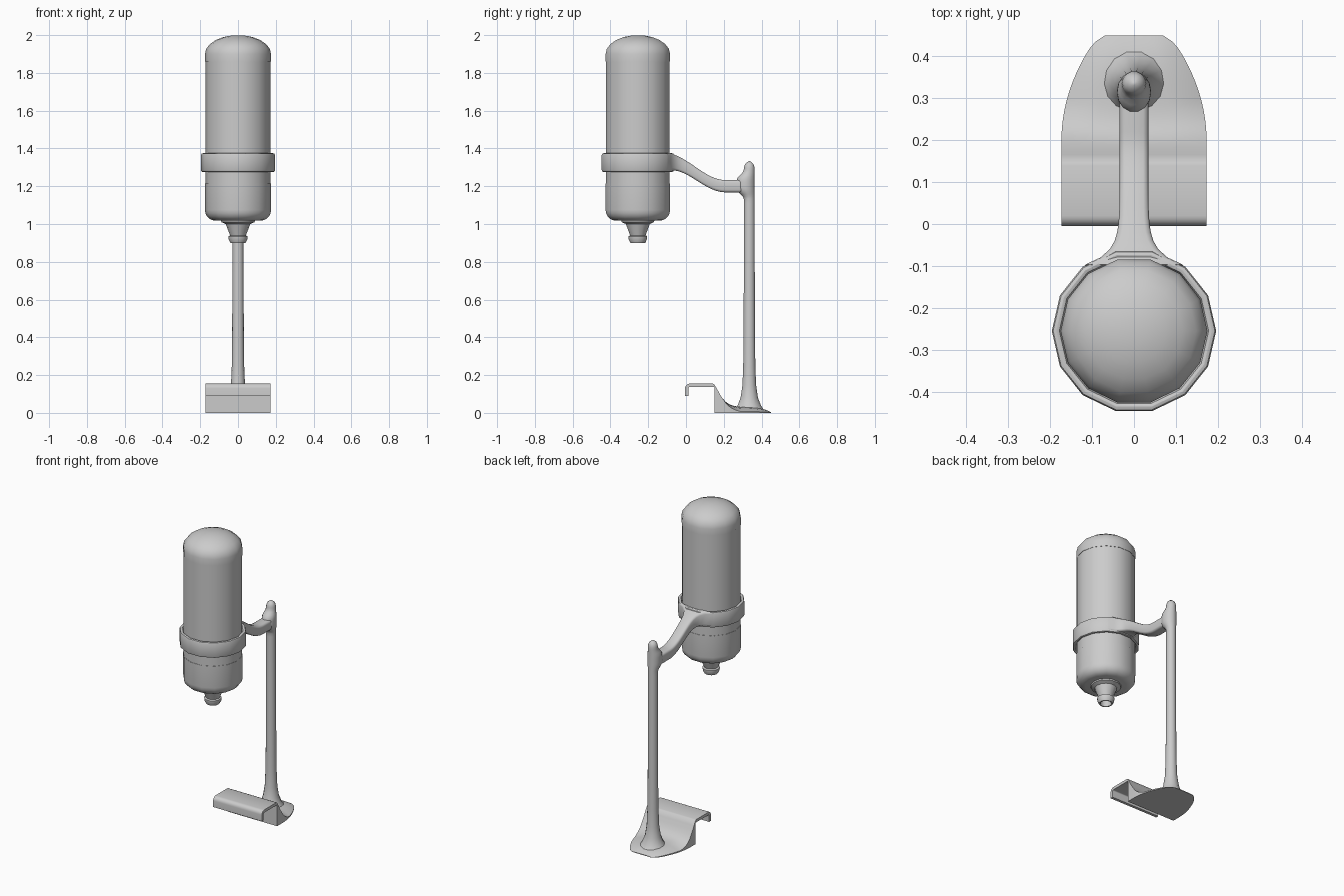
import bpy
import bmesh
from math import sin, cos, pi, exp, sqrt, radians

cube = bpy.data.objects.get("Cube")
if cube:
    bpy.data.objects.remove(cube, do_unlink=True)

SHADE = 0.6
grey = bpy.data.materials.new("satin_grey")
grey.use_nodes = True
grey.diffuse_color = (SHADE, SHADE, SHADE, 1)
shader = grey.node_tree.nodes["Principled BSDF"]
shader.inputs["Base Color"].default_value = grey.diffuse_color

SIDES = 14
BOTTLE_Y = -0.255
BOTTLE_RADIUS = 0.175
POST_Y = 0.335
LEDGE_BACK = 0.15
BASE_BACK = 0.45


def loft(name, rings, closed=False, bevel=0, angle=40):
    """Skin equal-length loops, capping both ends unless closed."""
    mesh = bpy.data.meshes.new(name)
    bm = bmesh.new()
    loops = [[bm.verts.new(point) for point in ring] for ring in rings]
    pairs = list(zip(loops, loops[1:]))
    if closed:
        pairs.append((loops[-1], loops[0]))
    else:
        bm.faces.new(loops[0])
        bm.faces.new(loops[-1])
    for lower, upper in pairs:
        for j in range(len(lower)):
            bm.faces.new((lower[j - 1], lower[j], upper[j], upper[j - 1]))
    bmesh.ops.recalc_face_normals(bm, faces=bm.faces)
    bm.to_mesh(mesh)
    bm.free()
    mesh.materials.append(grey)

    obj = bpy.data.objects.new(name, mesh)
    bpy.context.collection.objects.link(obj)
    bpy.ops.object.select_all(action='DESELECT')
    obj.select_set(True)
    bpy.context.view_layer.objects.active = obj
    if bevel:
        rounding = obj.modifiers.new("rounding", 'BEVEL')
        rounding.width = bevel
        rounding.segments = 2
        rounding.limit_method = 'ANGLE'
        rounding.angle_limit = radians(50)
        bpy.ops.object.modifier_apply(modifier=rounding.name)
    bpy.ops.object.shade_smooth_by_angle(angle=radians(angle))


def ellipse(radius_x, radius_y, centre_y, z):
    turns = [2 * pi * k / SIDES for k in range(SIDES)]
    return [(radius_x * cos(t), centre_y + radius_y * sin(t), z) for t in turns]


def arc(centre, radius_a, radius_b, start, end, steps=5):
    """Points along part of an ellipse, angles in degrees."""
    angles = [radians(start + (end - start) * k / steps) for k in range(steps + 1)]
    return [(centre[0] + radius_a * cos(t), centre[1] + radius_b * sin(t)) for t in angles]


def turned(name, profile, **options):
    rings = [ellipse(radius, radius, BOTTLE_Y, z) for radius, z in profile]
    loft(name, rings, **options)


# Bottle: domed cap, straight body and rounded lower cup
turned("bottle_cap", [(BOTTLE_RADIUS, 1.86)] + arc((0, 1.9), BOTTLE_RADIUS, 0.1, 0, 80))
turned("bottle_body", [(0.173, 1.87), (0.173, 1.2)])
turned("bottle_cup", [(BOTTLE_RADIUS, 1.215)] + arc((0.12, 1.075), 0.055, 0.057, 0, -90))

# Nozzle: tapered neck, small collar and hollow mouth
turned("nozzle", [(0.09, 1.02), (0.088, 1.01), (0.065, 1), (0.042, 0.94), (0.051, 0.935),
                  (0.05, 0.92), (0.04, 0.9), (0.033, 0.9), (0.03, 0.94)])

# Holding ring around the bottle
outer_radius = BOTTLE_RADIUS + 0.021
turned("holding_ring", [(BOTTLE_RADIUS, 1.275), (outer_radius, 1.275),
                        (outer_radius, 1.375), (BOTTLE_RADIUS, 1.375)],
       closed=True, bevel=0.012)

# Arm: sags in a soft wave from the ring to the post, and fans out at the ring
arm_rings = []
for k in range(21):
    reach = k / 50
    y = reach - 0.1
    middle = 1.265 + 0.065 * cos(min(pi, pi * reach / 0.31))
    tall = 0.032 + 0.017 * exp(-reach / 0.07)
    wide = 0.034 + 0.09 * exp(-reach / 0.03)
    arm_rings.append([(-wide, y, middle - tall), (wide, y, middle - tall),
                      (wide, y, middle + tall), (-wide, y, middle + tall)])
loft("arm", arm_rings, bevel=0.012, angle=50)

# Post: flared foot, slim shaft, joint swollen toward the arm, domed tip
heights = [0.01 + 1.1 * (k / 10) ** 3 for k in range(11)]
heights += [1.12 + k / 80 for k in range(1, 18)]
post_rings = []
for z in heights:
    radius = 0.029 + 0.06 * exp(-z / 0.05) + 0.008 * exp(-z / 0.3)
    radius *= sqrt(1 - (max(0, z - 1.29) / 0.043) ** 2)
    swell = exp(-((z - 1.21) / 0.055) ** 4)
    stretch = 0.02 * swell
    post_rings.append(ellipse(radius + 0.012 * swell, radius + stretch, POST_Y - stretch, z))
loft("post", post_rings, angle=60)

# Base section as (outer, inner) point pairs: hanging lip, rounded front, flat ledge
bend = (0.02, 0.13)
section = [((-0.005, 0.09), (0.013, 0.09))]
section += zip(arc(bend, 0.025, 0.025, 180, 90), arc(bend, 0.007, 0.007, 180, 90))
section.append(((0.14, 0.155), (LEDGE_BACK, 0.137)))

# Slope falling from the ledge to the thin foot plate
length = BASE_BACK - LEDGE_BACK
for k in range(21):
    run = length * k / 20
    plate = 0.004 + 0.027 * (1 - (run / length) ** 6)
    height = plate + 0.12 * exp(-(run / 0.045) ** 1.3)
    section.append(((LEDGE_BACK + run, height), (LEDGE_BACK + run, 0)))

spread = [k / 4 for k in range(-4, 5)]
base_rings = []
for (outer_y, outer_z), (inner_y, inner_z) in section:
    # The foot narrows toward the back and thins toward its side edges
    taper = max(0, outer_y - 0.2) / (BASE_BACK - 0.2)
    half = 0.173 * (1 - taper ** 2 / 2 - taper ** 20 / 10)
    thin = 0.75 * min(1, taper * 3)
    top = [(half * s, outer_y, inner_z + (outer_z - inner_z) * (1 - thin * s ** 4))
           for s in spread]
    under = [(half * s, inner_y, inner_z) for s in reversed(spread)]
    base_rings.append(top + under)
loft("base", base_rings)
